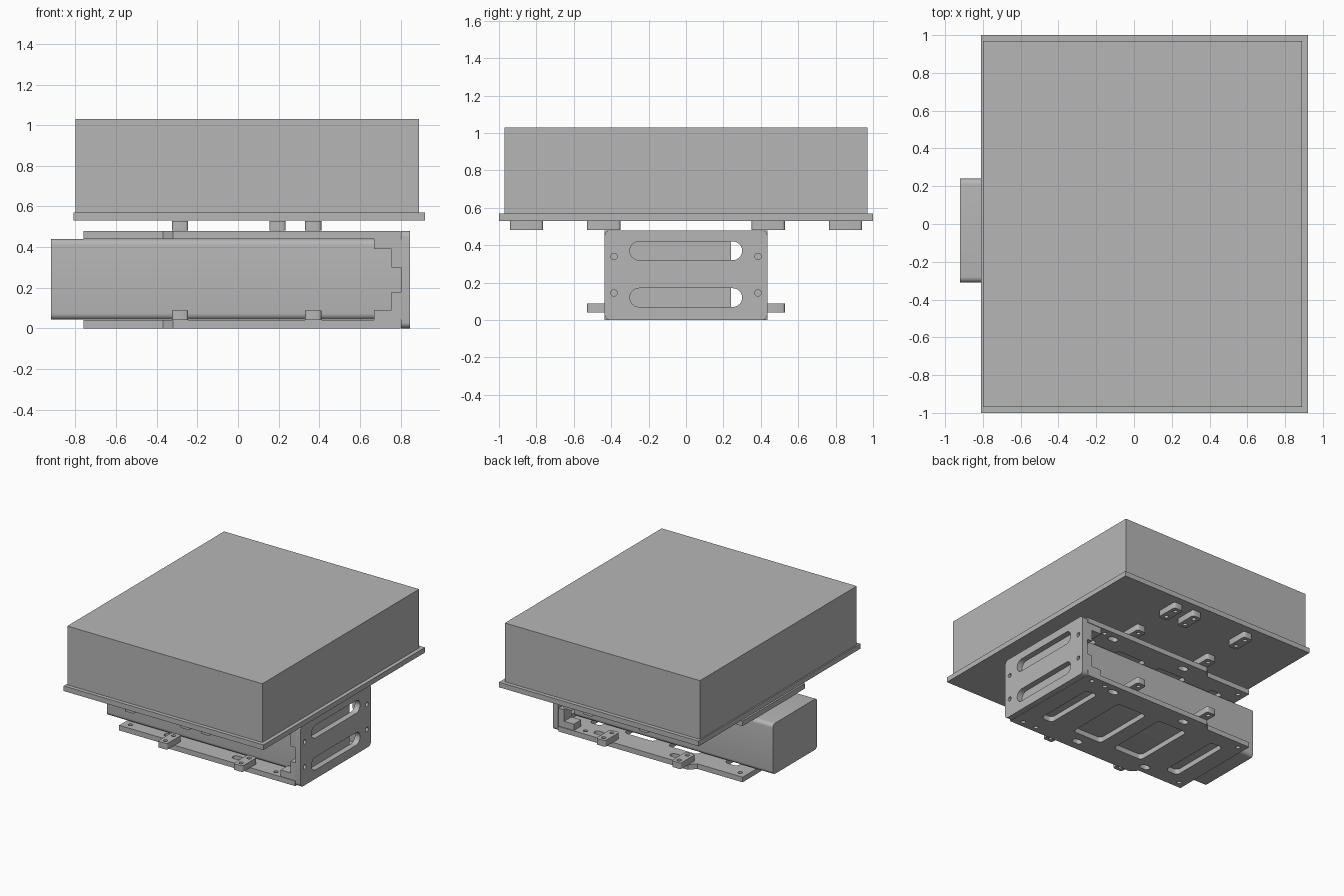
import bpy, bmesh, math
from mathutils import Matrix, Vector

if "Cube" in bpy.data.objects:
    bpy.data.objects.remove(bpy.data.objects["Cube"])

grey = bpy.data.materials.new("plain_grey")
grey.use_nodes = True
GREY = (0.47, 0.47, 0.47, 1)
grey.diffuse_color = GREY
grey.node_tree.nodes["Principled BSDF"].inputs["Base Color"].default_value = GREY


def finish(name, mesh):
    mesh.materials.clear()
    mesh.materials.append(grey)
    ob = bpy.data.objects.new(name, mesh)
    bpy.context.collection.objects.link(ob)
    bpy.ops.object.select_all(action='DESELECT')
    ob.select_set(True)
    bpy.context.view_layer.objects.active = ob
    bpy.ops.object.shade_smooth_by_angle(angle=math.radians(35))
    return ob


def box(name, lo, hi, long_bevel=0):
    """Box between two corners, optionally rounded along its x edges."""
    lo, hi = Vector(lo), Vector(hi)
    bm = bmesh.new()
    bmesh.ops.create_cube(bm, size=1, matrix=Matrix.Translation((lo + hi) / 2)
                          @ Matrix.Diagonal((*(hi - lo), 1)))
    if long_bevel:
        edges = [e for e in bm.edges if abs(e.verts[0].co.x - e.verts[1].co.x) > 0.1]
        bmesh.ops.bevel(bm, geom=edges, offset=long_bevel, segments=6,
                        affect='EDGES', profile=0.5)
    mesh = bpy.data.meshes.new(name)
    bm.to_mesh(mesh)
    bm.free()
    return finish(name, mesh)


def rounded(cx, cy, w, h, r, steps=6):
    """Outline of a rounded rectangle, slot or circle."""
    pts = []
    for i, (sx, sy) in enumerate([(1, 1), (-1, 1), (-1, -1), (1, -1)]):
        for k in range(steps + 1):
            a = math.pi / 2 * (i + k / steps)
            pts.append((cx + sx * (w / 2 - r) + r * math.cos(a),
                        cy + sy * (h / 2 - r) + r * math.sin(a)))
    return pts


def hole(cx, cy, r=0.017):
    return rounded(cx, cy, 2 * r, 2 * r, r * 0.999, 4)


def plate(name, loops, thickness, matrix):
    """Flat plate: first loop is the outline, the others are openings."""
    curve = bpy.data.curves.new(name + "_profile", 'CURVE')
    curve.dimensions = '2D'
    curve.fill_mode = 'BOTH'
    curve.extrude = thickness / 2
    for loop in loops:
        spline = curve.splines.new('POLY')
        spline.points.add(len(loop) - 1)
        for p, (x, y) in zip(spline.points, loop):
            p.co = (x, y, 0, 1)
        spline.use_cyclic_u = True
    temp = bpy.data.objects.new(name + "_profile", curve)
    bpy.context.collection.objects.link(temp)
    deps = bpy.context.evaluated_depsgraph_get()
    mesh = bpy.data.meshes.new_from_object(temp.evaluated_get(deps))
    bpy.data.objects.remove(temp)
    bm = bmesh.new()
    bm.from_mesh(mesh)
    bmesh.ops.remove_doubles(bm, verts=bm.verts, dist=1e-5)
    bmesh.ops.recalc_face_normals(bm, faces=bm.faces)
    bmesh.ops.transform(bm, matrix=matrix, verts=bm.verts)
    bm.to_mesh(mesh)
    bm.free()
    mesh.name = name
    return finish(name, mesh)


def at_height(z):
    return Matrix.Translation((0, 0, z))


# Upper housing and its flange
box("upper_housing", (-0.80, -0.97, 0.57), (0.89, 0.97, 1.03))
box("housing_flange", (-0.81, -1, 0.53), (0.92, 1, 0.57))

# Power block held in the cradle
box("power_block", (-0.92, -0.31, 0.043), (0.80, 0.24, 0.44), 0.03)

# Cradle plates, narrower toward the open end, with lightening windows
half = [(0.80, 0.435), (-0.32, 0.435), (-0.37, 0.385), (-0.76, 0.385)]
outline = half + [(x, -y) for x, y in reversed(half)]
openings = [rounded((a + b) / 2, 0, b - a, 0.51, 0.03)
            for a, b in [(0.56, 0.66), (0.10, 0.36), (-0.28, -0.02), (-0.62, -0.51)]]
openings += [rounded(x, y, 0.08, 0.05, 0.024)
             for x, y in [(0.50, 0.36), (-0.16, 0.36), (0.24, -0.35), (-0.37, -0.32)]]
for s in (-1, 1):
    openings += [hole(0.72, s * 0.385), hole(0.60, s * 0.385), hole(-0.70, s * 0.33)]
for name, z in (("bottom_cradle_plate", 0.02), ("top_cradle_plate", 0.46)):
    plate(name, [outline] + openings, 0.04, at_height(z))

# End plate with two long slots and four screw holes
end_loops = [rounded(0, 0.24, 0.87, 0.48, 0.03)]
end_loops += [rounded(0, z, 0.60, 0.10, 0.0495) for z in (0.12, 0.37)]
end_loops += [hole(s * 0.385, z) for s in (-1, 1) for z in (0.145, 0.34)]
to_end = Matrix(((0, 0, 1, 0.825), (1, 0, 0, 0), (0, 1, 0, 0), (0, 0, 0, 1)))
plate("end_plate", end_loops, 0.045, to_end)


# Mounting tabs with two screw holes each
def tab(name, x, y, z):
    plate(name, [rounded(x, y, 0.08, 0.178, 0.015, 3),
                 hole(x, y - 0.05, 0.016), hole(x, y + 0.05, 0.016)],
          0.048, at_height(z))


for side, label in ((1, "back"), (-1, "front")):
    for x in (-0.285, 0.37):
        tab(f"{label}_lower_tab", x, side * 0.44, 0.064)
        tab(f"{label}_upper_tab", x, side * 0.44, 0.505)
    for x in (-0.285, 0.195, 0.37):
        tab(f"{label}_outer_tab", x, side * 0.853, 0.505)

    # Angle brackets joining cradle plates to the end plate
    for level, base, up in (("lower", 0.04, 1), ("upper", 0.44, -1)):
        profile = [(0.67, 0), (0.803, 0), (0.803, 0.14), (0.755, 0.14),
                   (0.755, 0.05), (0.67, 0.05)]
        to_side = Matrix(((1, 0, 0, 0), (0, 0, -1, side * 0.385),
                          (0, up, 0, base), (0, 0, 0, 1)))
        ob = plate(f"{label}_{level}_angle_bracket", [profile], 0.09, to_side)
        if up < 0:
            ob.data.flip_normals()
